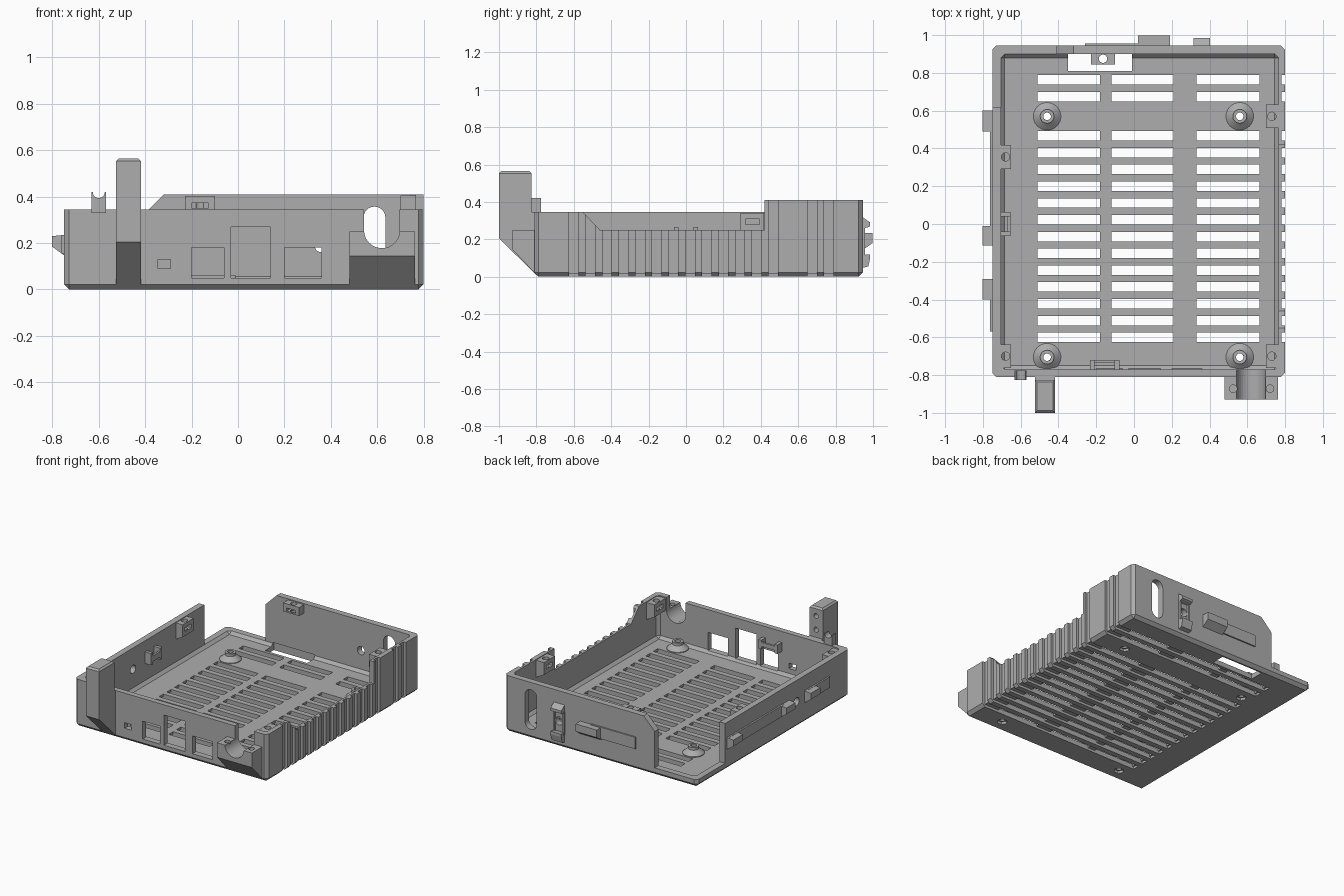
import bpy, bmesh, math
from mathutils import Vector

old = bpy.data.objects.get("Cube")
if old:
    bpy.data.objects.remove(old)

grey = bpy.data.materials.new("plain grey")
grey.use_nodes = True
colour = (0.42, 0.42, 0.42, 1)
grey.diffuse_color = colour
grey.node_tree.nodes["Principled BSDF"].inputs["Base Color"].default_value = colour


def finish(name, bm):
    bmesh.ops.recalc_face_normals(bm, faces=bm.faces)
    mesh = bpy.data.meshes.new(name)
    bm.to_mesh(mesh)
    bm.free()
    mesh.materials.append(grey)
    ob = bpy.data.objects.new(name, mesh)
    bpy.context.scene.collection.objects.link(ob)
    return ob


def prism(name, pts, axis, lo, hi):
    """Extrude a 2D outline along an axis; the outline uses the other two axes in order."""
    bm = bmesh.new()
    def place(p, d):
        c = list(p)
        c.insert("xyz".index(axis), d)
        return bm.verts.new(c)
    a = [place(p, lo) for p in pts]
    b = [place(p, hi) for p in pts]
    bm.faces.new(a)
    bm.faces.new(b[::-1])
    for i in range(len(a)):
        j = (i + 1) % len(a)
        bm.faces.new((a[i], a[j], b[j], b[i]))
    return finish(name, bm)


def box(name, x, y, z):
    return prism(name, [(x[0], y[0]), (x[1], y[0]), (x[1], y[1]), (x[0], y[1])], "z", *z)


def arc(cx, cy, r, start=0, end=360, n=24):
    steps = n if end - start == 360 else n + 1
    return [(cx + r * math.cos(math.radians(start + (end - start) * i / n)),
             cy + r * math.sin(math.radians(start + (end - start) * i / n))) for i in range(steps)]


def cylinder(name, cx, cy, r, axis, lo, hi, n=24):
    return prism(name, arc(cx, cy, r, n=n), axis, lo, hi)


def bevel(ob, width, pick):
    bm = bmesh.new()
    bm.from_mesh(ob.data)
    edges = [e for e in bm.edges if pick(e.verts[0].co, e.verts[1].co)]
    bmesh.ops.bevel(bm, geom=edges, offset=width, segments=1, affect="EDGES")
    bm.to_mesh(ob.data)
    bm.free()
    return ob


def cut(ob, cutters):
    for c in cutters:
        c.hide_render = True
        m = ob.modifiers.new("cut", "BOOLEAN")
        m.operation, m.solver, m.object = "DIFFERENCE", "EXACT", c
    dg = bpy.context.evaluated_depsgraph_get()
    mesh = bpy.data.meshes.new_from_object(ob.evaluated_get(dg))
    ob.modifiers.clear()
    ob.data = mesh
    for c in cutters:
        bpy.data.objects.remove(c)
    return ob


# Tray shell with chamfered outside and a chamfered cavity
L, R, F, B = -0.75, 0.80, -0.81, 0.945
FLOOR, RIM, LOW, TOP = 0.035, 0.055, 0.345, 0.41
def low_or_upright(a, b):
    return max(a.z, b.z) < 0.1 or abs(a.z - b.z) > 0.1

tray = bevel(box("tray", (L, R), (F, B), (0, TOP)), 0.022, low_or_upright)
cavity = bevel(box("cavity", (L + 0.045, 0.765), (-0.77, 0.90), (FLOOR, 1)), 0.02, low_or_upright)
cuts = [
    cavity,
    box("lower_front", (-1, 1), (-1, 0.42), (LOW, 1)),
    box("lower_left", (-1, -0.6), (0.4, 0.7), (LOW, 1)),
    box("left_gap", (-1, -0.69), (0.62, 1.1), (RIM, 1)),
    prism("back_gap", [(-1, RIM), (-0.41, RIM), (-0.41, 0.32), (-0.32, TOP), (-0.32, 1), (-1, 1)],
          "y", 0.8, 1.1),
    prism("right_dip", [(-0.55, LOW), (-0.46, 0.25), (0.42, 0.25), (0.42, 1), (-0.55, 1)], "x", 0.7, 0.9),
    box("floor_window", (-0.35, -0.01), (0.81, 0.912), (-0.1, 0.06)),
    prism("back_oval", arc(0.588, 0.31, 0.047, 0, 180, 12) + arc(0.588, 0.115, 0.047, 180, 360, 12),
          "y", 0.8, 1.1),
    cylinder("back_hole", 0.36, 0.19, 0.03, "y", 0.8, 1.1),
    cylinder("left_hole", -0.2, 0.19, 0.03, "x", -1, -0.65),
    prism("cable_notch", arc(0.62, 0.255, 0.077, 180, 360) + [(0.697, 1), (0.543, 1)], "y", -1, -0.7),
]
# Port windows in the front wall
for x0, x1, z0, z1 in [(-0.20, -0.06, 0.05, 0.18), (-0.03, 0.14, 0.05, 0.27),
                       (0.20, 0.36, 0.05, 0.18), (-0.345, -0.29, 0.09, 0.13)]:
    cuts.append(box("port", (x0, x1), (-1, -0.74), (z0, z1)))
tray = cut(tray, cuts)

# Vent slots, underside grooves and side-wall grooves share one spacing
rows = [-0.6 + 0.0889 * i for i in range(16) if i != 13]
rows = [y if y < 0.5 else y + 0.03 for y in rows]
rows = [y for y in rows if not 0.5 < y < 0.64]
vents = []
for y in rows:
    ys = (y - 0.025, y + 0.025)
    vents.append(prism("groove", [(-0.52, -0.1), (R + 0.1, -0.1), (R + 0.1, 0.6), (0.78, 0.6),
                                  (0.78, 0.018), (-0.52, 0.018)], "y", *ys))
    for x0, x1 in [(-0.51, -0.18), (-0.12, 0.21), (0.33, 0.665)]:
        vents.append(box("slot", (x0, x1), ys, (-0.1, 0.1)))
posts = [(x, y) for x in (-0.46, 0.56) for y in (-0.705, 0.57)]
for x, y in posts:
    vents.append(cylinder("screw_hole", x, y, 0.02, "z", -0.1, 0.2))
    vents.append(cylinder("nut_recess", x, y, 0.035, "z", -0.1, 0.018, 6))
tray = cut(tray, vents)

# Conical mounting posts
for i, (x, y) in enumerate(posts):
    bm = bmesh.new()
    rings = [[bm.verts.new((px, py, z)) for px, py in arc(x, y, r, n=32)]
             for r, z in [(0.02, 0.03), (0.073, 0.03), (0.073, 0.04), (0.037, 0.07), (0.037, 0.09), (0.02, 0.09)]]
    for a, b in zip(rings, rings[1:] + rings[:1]):
        for k in range(32):
            bm.faces.new((a[k], a[(k + 1) % 32], b[(k + 1) % 32], b[k]))
    finish(f"mounting_post_{i + 1}", bm)

# Screw blocks inside the walls, each with a vertical hole and a nut pocket
for name, x, y, top, side in [("left_back", -0.685, 0.355, 0.34, -1), ("left_front", -0.685, -0.70, 0.34, -1),
                              ("right_back", 0.735, 0.57, 0.405, 1), ("right_front", 0.735, -0.70, 0.34, 1)]:
    outer, inner = x + side * 0.04, x - side * 0.035
    block = prism(name + "_screw_block", [(outer, top), (inner, top), (inner, top - 0.09), (outer, top - 0.13)],
                  "y", y - 0.063, y + 0.063)
    cut(block, [cylinder("hole", x - side * 0.005, y, 0.022, "z", 0, 1),
                box("pocket", sorted((inner - side * 0.02, x + side * 0.02)),
                    (y - 0.037, y + 0.037), (top - 0.06, top - 0.03))])
block = box("back_screw_block", (-0.228, -0.10), (0.845, 0.91), (0.34, 0.402))
cut(block, [cylinder("hole", -0.164, 0.875, 0.022, "z", 0, 1),
            box("pocket", (-0.2, -0.128), (0.8, 0.89), (0.35, 0.372))])

# Board clips on the front and left walls
for s in (-1, 1):
    box("front_clip_arm", (-0.155 + s * 0.065 - 0.012, -0.155 + s * 0.065 + 0.012), (-0.78, -0.72), (0.2, 0.265))
    box("left_clip_arm", (-0.72, -0.655), (s * 0.052 - 0.012, s * 0.052 + 0.012), (0.18, 0.265))
box("front_clip_bar", (-0.21, -0.1), (-0.735, -0.72), (0.22, 0.25))
box("left_clip_bar", (-0.67, -0.655), (-0.05, 0.05), (0.2, 0.24))

# Tall hook post on the front
hook = prism("front_hook_post", [(-0.8, 0.01), (-1, 0.205), (-1, 0.565), (-0.825, 0.565), (-0.825, 0.345),
                                 (-0.8, 0.345)], "x", -0.525, -0.418)
hook = bevel(hook, 0.012, lambda a, b: a.z > 0.5 and b.z > 0.5 and abs(a.y + 1) < 0.2)
cut(hook, [cylinder("hole", -0.47, z, 0.018, "y", -0.9, -0.7) for z in (0.4, 0.5)])

# Saddle on the front wall
prism("front_saddle", [(-0.632, 0.33), (-0.632, 0.42)] + arc(-0.6, 0.42, 0.026, 180, 360, 12)
      + [(-0.568, 0.42), (-0.568, 0.33)], "y", -0.825, -0.775)

# Cable bracket with half-round seat, sloped underside and clamp holes
bracket = prism("cable_bracket", [(-0.8, 0.01), (-0.928, 0.145), (-0.928, 0.25), (-0.8, 0.25)], "x", 0.48, 0.762)
cut(bracket, [cylinder("seat", 0.62, 0.255, 0.077, "y", -1.1, -0.7, 32)]
    + [cylinder("hole", x, -0.872, 0.02, "z", 0.12, 0.4) for x in (0.525, 0.72)])

# Latch on the back: ramped hooks above and below the hole
for z0, z1, tip in [(0.045, 0.115, 0.1), (0.255, 0.325, 0.27)]:
    prism("back_latch_hook", [(B - 0.01, z0), (0.975, z0 + 0.01), (0.985, tip), (0.985, tip + 0.02), (B - 0.01, z1)],
          "x", 0.315, 0.402)
for s in (-1, 1):
    box("back_latch_side", (0.358 + s * 0.037 - 0.007, 0.358 + s * 0.037 + 0.007), (0.94, 0.957), (0.1, 0.27))

# Slide rail and catch on the back
box("back_rail", (-0.26, 0.1), (0.94, 0.955), (0.155, 0.24))
prism("back_catch", [(0.94, 0.14), (0.998, 0.18), (0.998, 0.235), (0.94, 0.235)], "x", 0.02, 0.19)

# Rails and catches on the left wall
box("left_rail_back", (-0.762, -0.74), (-0.05, 0.6), (0.155, 0.235))
box("left_rail_front", (-0.762, -0.74), (-0.57, -0.32), (0.155, 0.235))
for y0, y1 in [(0.49, 0.60), (-0.115, -0.01), (-0.40, -0.29)]:
    prism("left_catch", [(-0.74, 0.14), (-0.802, 0.185), (-0.802, 0.23), (-0.74, 0.235)], "y", y0, y1)
